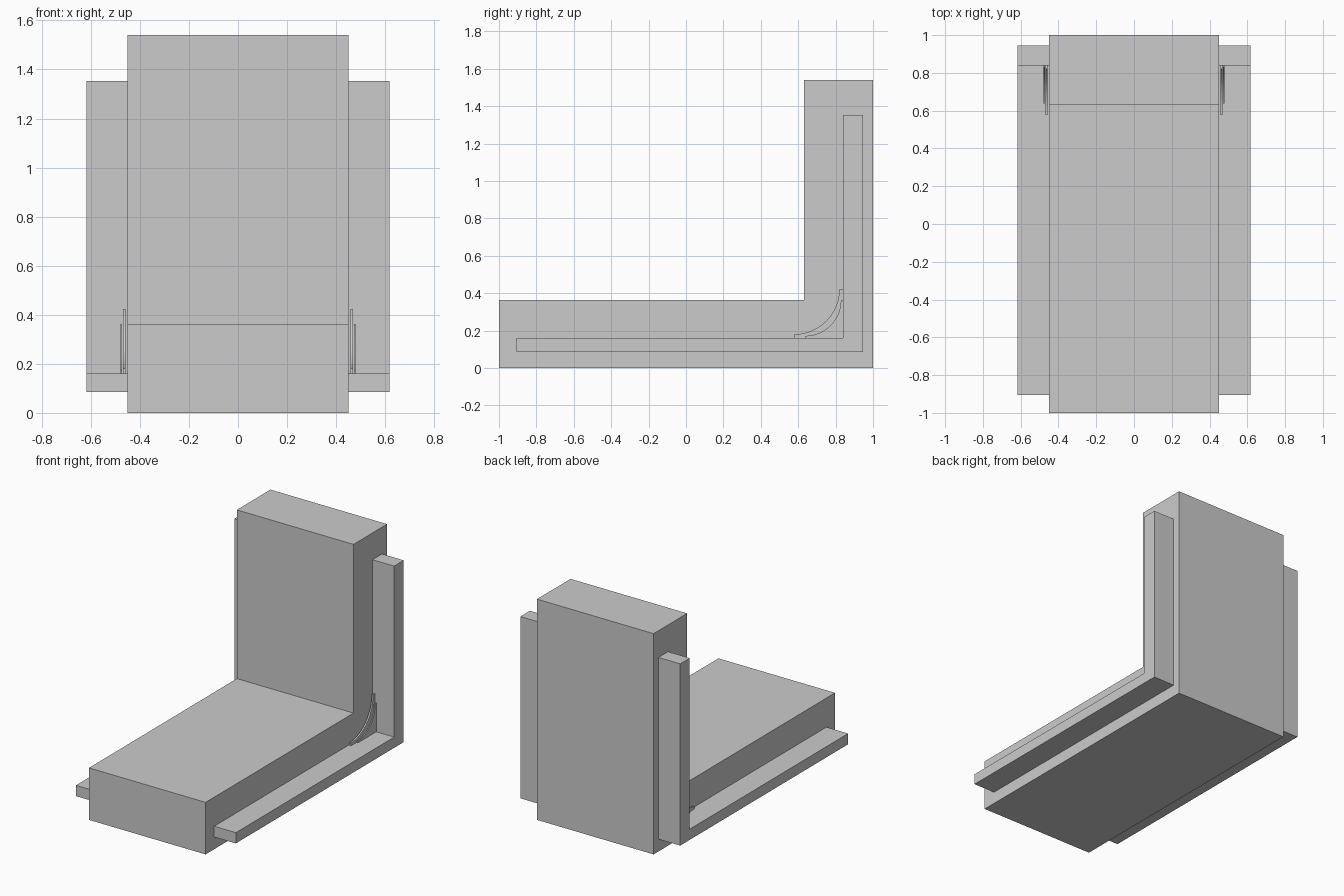
import bpy, bmesh, math

if "Cube" in bpy.data.objects:
    bpy.data.objects.remove(bpy.data.objects["Cube"])


def extrude_profile(name, points, x0, x1):
    """Extrude a (y, z) outline from x0 to x1."""
    bm = bmesh.new()
    face = bm.faces.new([bm.verts.new((x0, y, z)) for y, z in points])
    ext = bmesh.ops.extrude_face_region(bm, geom=[face])
    verts = [g for g in ext["geom"] if isinstance(g, bmesh.types.BMVert)]
    bmesh.ops.translate(bm, verts=verts, vec=(x1 - x0, 0, 0))
    bmesh.ops.recalc_face_normals(bm, faces=bm.faces)
    mesh = bpy.data.meshes.new(name)
    bm.to_mesh(mesh)
    bm.free()
    obj = bpy.data.objects.new(name, mesh)
    bpy.context.collection.objects.link(obj)
    return obj


def l_profile(y0, y1, z0, z1, back_y, seat_z):
    return [(y0, z0), (y1, z0), (y1, z1), (back_y, z1), (back_y, seat_z), (y0, seat_z)]


def gusset_profile(radius, lip, n=16):
    """Concave fillet in the inner corner of the rail."""
    cy, cz = 0.84, 0.16
    oy, oz = cy - lip - radius, cz + lip + radius
    arc = [(oy + radius * math.sin(a), oz - radius * math.cos(a))
           for a in (math.pi / 2 * i / n for i in range(n + 1))]
    return [(cy, cz), (oy, cz)] + arc + [(cy, oz)]


def mirror_x(obj):
    mod = obj.modifiers.new("mirror", "MIRROR")
    mod.use_axis[0] = True
    mod.use_clip = False


# Seat and backrest in one L-shaped block
extrude_profile("seat_and_back", l_profile(-1, 1, 0, 1.54, 0.63, 0.363), -0.45, 0.45)

# L-shaped side rails
mirror_x(extrude_profile("side_rails",
                         l_profile(-0.905, 0.945, 0.085, 1.353, 0.84, 0.16), 0.45, 0.617))

# Curved corner gussets: a tall thin fin with a lower one beside it
mirror_x(extrude_profile("gusset_fins", gusset_profile(0.243, 0.02), 0.458, 0.469))
mirror_x(extrude_profile("lower_gusset_fins", gusset_profile(0.19, 0.012), 0.472, 0.479))
